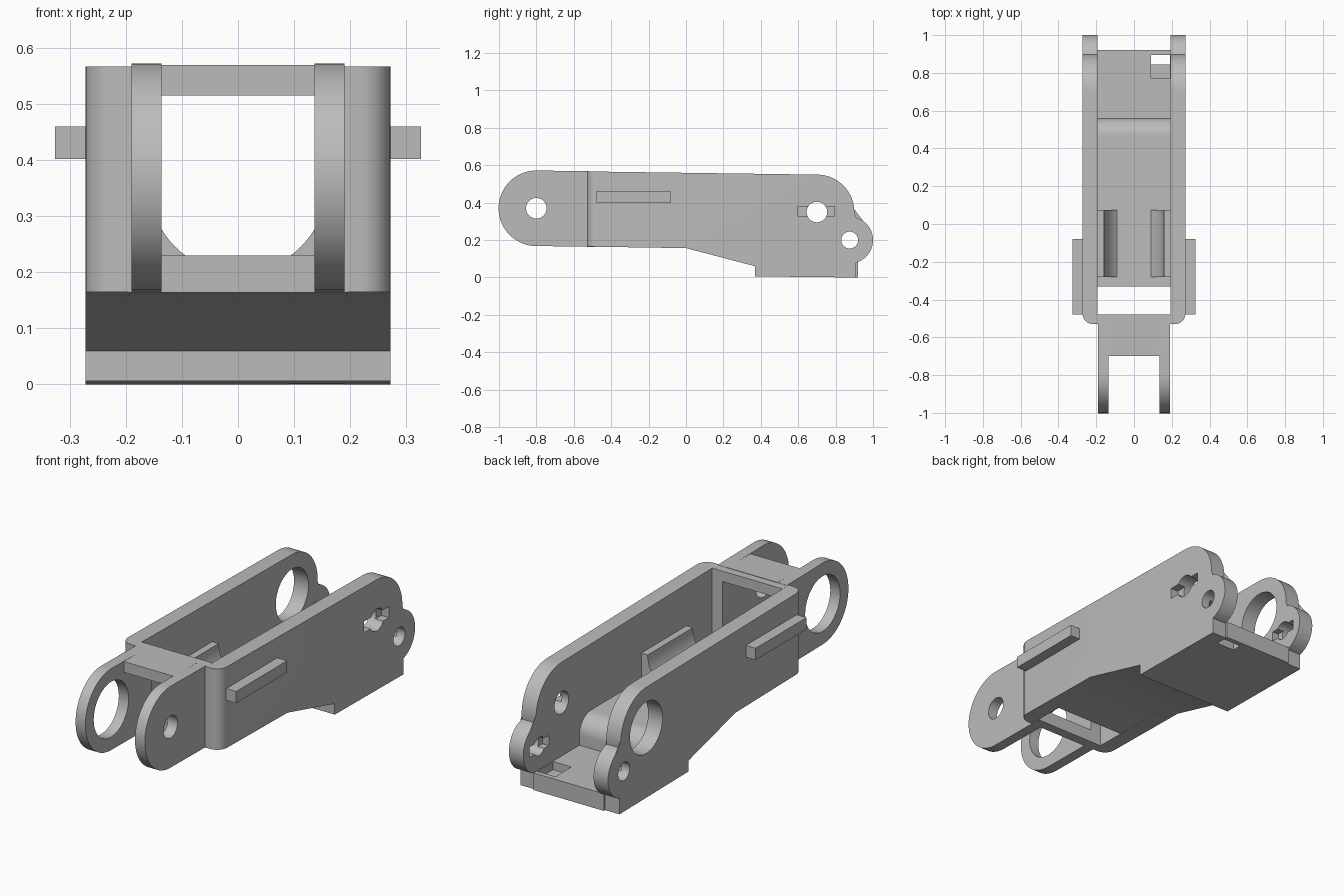
import bpy, bmesh, math

cube = bpy.data.objects.get("Cube")
if cube:
    bpy.data.objects.remove(cube, do_unlink=True)

grey = bpy.data.materials.new("plain_grey")
grey.use_nodes = True
grey.diffuse_color = (0.5, 0.5, 0.5, 1)
grey.node_tree.nodes["Principled BSDF"].inputs["Base Color"].default_value = (0.5, 0.5, 0.5, 1)


def arc(cy, cz, r, a, b, n=24):
    """Points on an arc from angle a to b, in degrees."""
    angles = [math.radians(a + (b - a) * i / n) for i in range(n + 1)]
    return [(cy + r * math.cos(t), cz + r * math.sin(t)) for t in angles]


def add_mesh(name, bm):
    bmesh.ops.recalc_face_normals(bm, faces=bm.faces[:])
    mesh = bpy.data.meshes.new(name)
    bm.to_mesh(mesh)
    bm.free()
    mesh.materials.append(grey)
    ob = bpy.data.objects.new(name, mesh)
    bpy.context.scene.collection.objects.link(ob)
    return ob


def prism(name, points, start, end, axis="x", round_edge=None, radius=0):
    """Extrude a side (y, z) or front (x, z) outline along the other axis."""
    bm = bmesh.new()

    def place(u, v, d):
        return (d, u, v) if axis == "x" else (u, d, v)
    face = bm.faces.new([bm.verts.new(place(u, v, start)) for u, v in points])
    grown = bmesh.ops.extrude_face_region(bm, geom=[face])
    moved = [g for g in grown["geom"] if isinstance(g, bmesh.types.BMVert)]
    step = place(0, 0, end - start)
    bmesh.ops.translate(bm, verts=moved, vec=step)
    if round_edge:
        edges = [e for e in bm.edges if all(round_edge(v.co) for v in e.verts)]
        bmesh.ops.bevel(bm, geom=edges, offset=radius, segments=8, profile=0.5, affect="EDGES")
    return add_mesh(name, bm)


def box(name, x, y, z):
    return prism(name, [(y[0], z[0]), (y[1], z[0]), (y[1], z[1]), (y[0], z[1])], *x)


def hole(y, z, r, x):
    return prism("hole_cutter", arc(y, z, r, 0, 352.5, 47), *x)


def cut(ob, cutters):
    """Subtract the cutters, bake the result and delete the cutters."""
    for c in cutters:
        c.hide_render = True
        m = ob.modifiers.new("cut", "BOOLEAN")
        m.operation, m.object, m.solver = "DIFFERENCE", c, "EXACT"
    graph = bpy.context.evaluated_depsgraph_get()
    baked = bpy.data.meshes.new_from_object(ob.evaluated_get(graph))
    ob.modifiers.clear()
    ob.data = baked
    for c in cutters:
        bpy.data.objects.remove(c, do_unlink=True)


INNER, OUTER = 0.193, 0.272
FRONT = -0.53
underside = [(0, 0.157), (0.37, 0.06), (0.37, 0.006), (0.91, 0)]
wall_outline = ([(FRONT, 0.165)] + underside + arc(0.875, 0.2, 0.125, -74, 80)
                + arc(0.7, 0.35, 0.2, -8, 90) + [(FRONT, 0.567)])
ear_outline = arc(-0.8, 0.37, 0.202, 90, 270, 40) + [(FRONT + 0.01, 0.165), (FRONT + 0.01, 0.568)]

for side, label in ((1, "left"), (-1, "right")):
    # Long side wall with a rounded front corner and two pin holes at the back
    wall = prism(label + "_wall", wall_outline, side * INNER, side * OUTER,
                 round_edge=lambda v: v.y < FRONT + 0.001 and abs(v.x) > OUTER - 0.001, radius=0.055)
    through = (side * 0.1, side * 0.4)
    pocket = (side * 0.1, side * (INNER + 0.035))
    cutters = [hole(0.875, 0.2, 0.045, through),
               hole(0.7, 0.35, 0.055 if side > 0 else 0.128, through),
               box("slot_cutter", pocket, (0.8, 0.95), (0.175, 0.225))]
    if side > 0:
        cutters.append(box("key_cutter", (0.23, 0.4), (0.6, 0.795), (0.325, 0.38)))
    cut(wall, cutters)

    # Front ear
    ear = prism(label + "_ear", ear_outline, side * 0.136, side * 0.19)
    cut(ear, [hole(-0.8, 0.37, 0.055 if side > 0 else 0.137, through)])

    # Outer guide rail
    box(label + "_rail", (side * (OUTER - 0.01), side * 0.326), (-0.48, -0.08), (0.402, 0.46))

    # Concave cradle on the inner wall
    curve = [(side * x, z) for x, z in arc(0, 0.357, 0.158, 180, 235, 16)]
    curve = [(-x, z) for x, z in curve]
    prism(label + "_cradle", [(side * 0.2, 0.357)] + curve + [(side * 0.09, 0.21), (side * 0.2, 0.21)],
          -0.28, 0.075, axis="y")

# Floor with a rounded step down to the back plate
floor_outline = ([(-0.33, 0.163)] + underside + [(0.92, 0), (0.92, 0.085), (0.56, 0.085)]
                 + arc(0.47, 0.135, 0.09, 0, 90, 12) + [(-0.33, 0.225)])
floor = prism("floor", floor_outline, -INNER, INNER)
cut(floor, [box("notch_cutter", (0.09, 0.19), (0.845, 0.895), (-0.1, 0.2)),
            box("recess_cutter", (0.09, 0.19), (0.77, 0.846), (0.045, 0.2))])

# Front frame with a window, and the top bridge between the ears
frame = box("front_frame", (-INNER - 0.002, INNER + 0.002), (FRONT, -0.48), (0.164, 0.567))
cut(frame, [box("window_cutter", (-0.136, 0.136), (-0.7, -0.3), (0.23, 0.515))])
box("front_bridge", (-0.14, 0.14), (-0.7, FRONT + 0.01), (0.515, 0.569))

# Smooth curves, sharp corners
bpy.ops.object.select_all(action="DESELECT")
parts = [o for o in bpy.context.scene.objects if o.type == "MESH" and grey.name in o.data.materials]
for ob in parts:
    ob.select_set(True)
bpy.context.view_layer.objects.active = parts[0]
bpy.ops.object.shade_smooth_by_angle(angle=math.radians(30))
